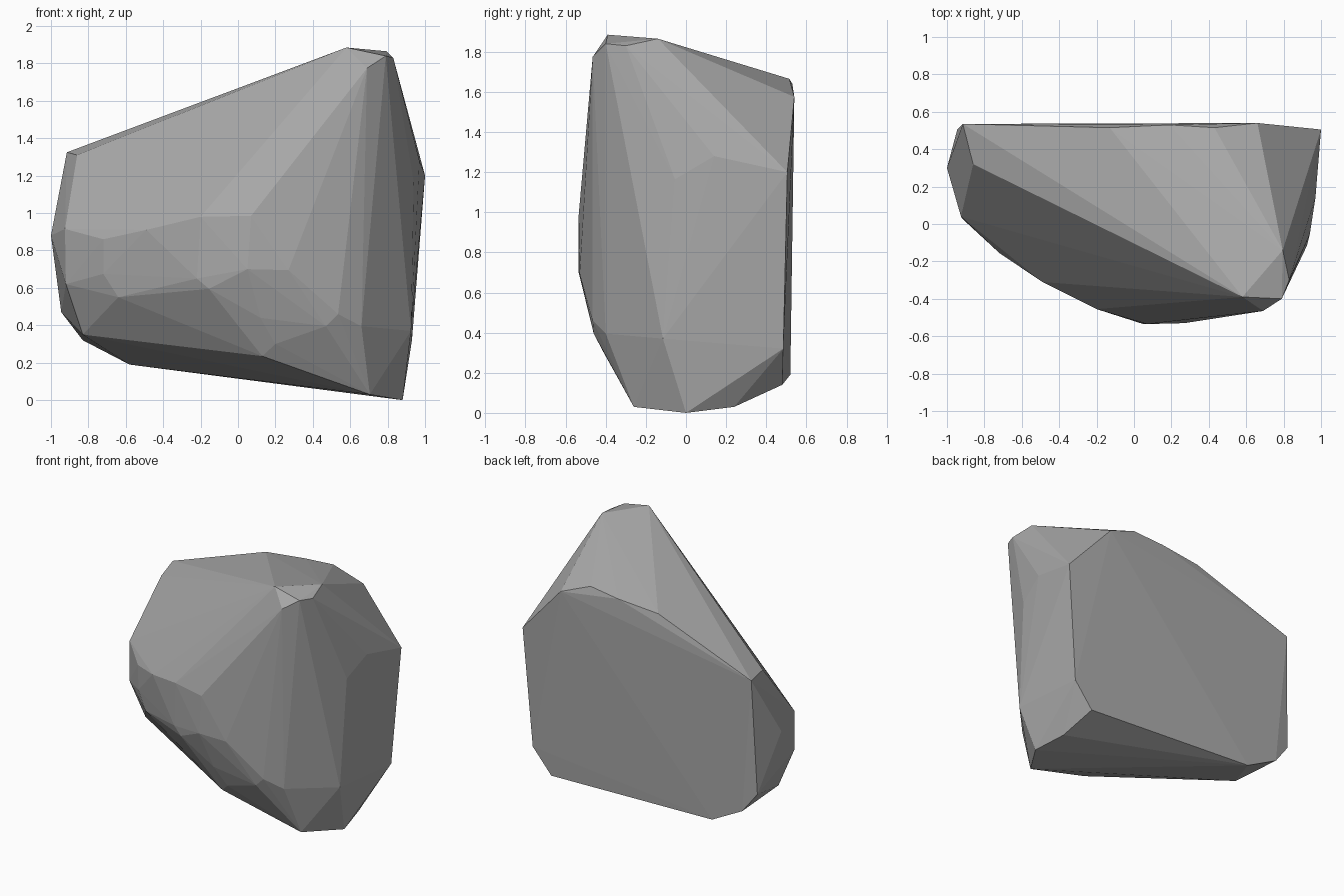
import bpy, bmesh

# Faceted boulder: the convex hull of a few corner points
crown = [(.58, -.39, 1.885), (.795, -.14, 1.865), (.79, -.40, 1.84),
         (.83, -.30, 1.83), (.69, -.465, 1.775)]
back = [(-.915, .535, 1.325), (-.13, .515, 1.61), (.19, .53, 1.64),
        (.43, .515, 1.665), (.66, .54, 1.575), (1, .505, 1.2),
        (.93, .485, .32), (.78, .48, .14), (-.58, .52, .19),
        (-.83, .52, .32), (-.945, .505, .47)]
left = [(-.86, .32, 1.31), (-1, .3, .88), (-.925, .04, .915),
        (-.92, .03, .62), (-.83, .09, .35)]
front = [(-.72, -.155, .86), (-.72, -.15, .675), (-.64, -.18, .55),
         (-.49, -.31, .91), (-.2, -.455, .98), (-.22, -.44, .65),
         (-.155, -.455, .595), (.07, -.535, .985), (.05, -.535, .70),
         (.27, -.53, .695), (.12, -.46, .44), (.47, -.46, .395),
         (.535, -.465, .46), (.66, -.4, .395), (.2, -.41, .30),
         (.13, -.37, .235)]
right = [(.79, -.22, .25), (.925, -.115, .37), (.94, -.055, 1.165),
         (.97, .14, 1.28)]
base = [(.705, -.26, .03), (.88, 0, 0), (.83, .24, .03)]

bm = bmesh.new()
for p in crown + back + left + front + right + base:
    bm.verts.new(p)
hull = bmesh.ops.convex_hull(bm, input=bm.verts)
loose = [v for v in bm.verts if not v.link_faces]
bmesh.ops.delete(bm, geom=loose, context='VERTS')
bmesh.ops.recalc_face_normals(bm, faces=bm.faces)

mesh = bpy.data.meshes.new("boulder")
bm.to_mesh(mesh)
bm.free()
rock = bpy.data.objects.new("boulder", mesh)
bpy.context.collection.objects.link(rock)

# Stone colour
stone = bpy.data.materials.new("grey stone")
stone.diffuse_color = (.40, .40, .40, 1)
mesh.materials.append(stone)
